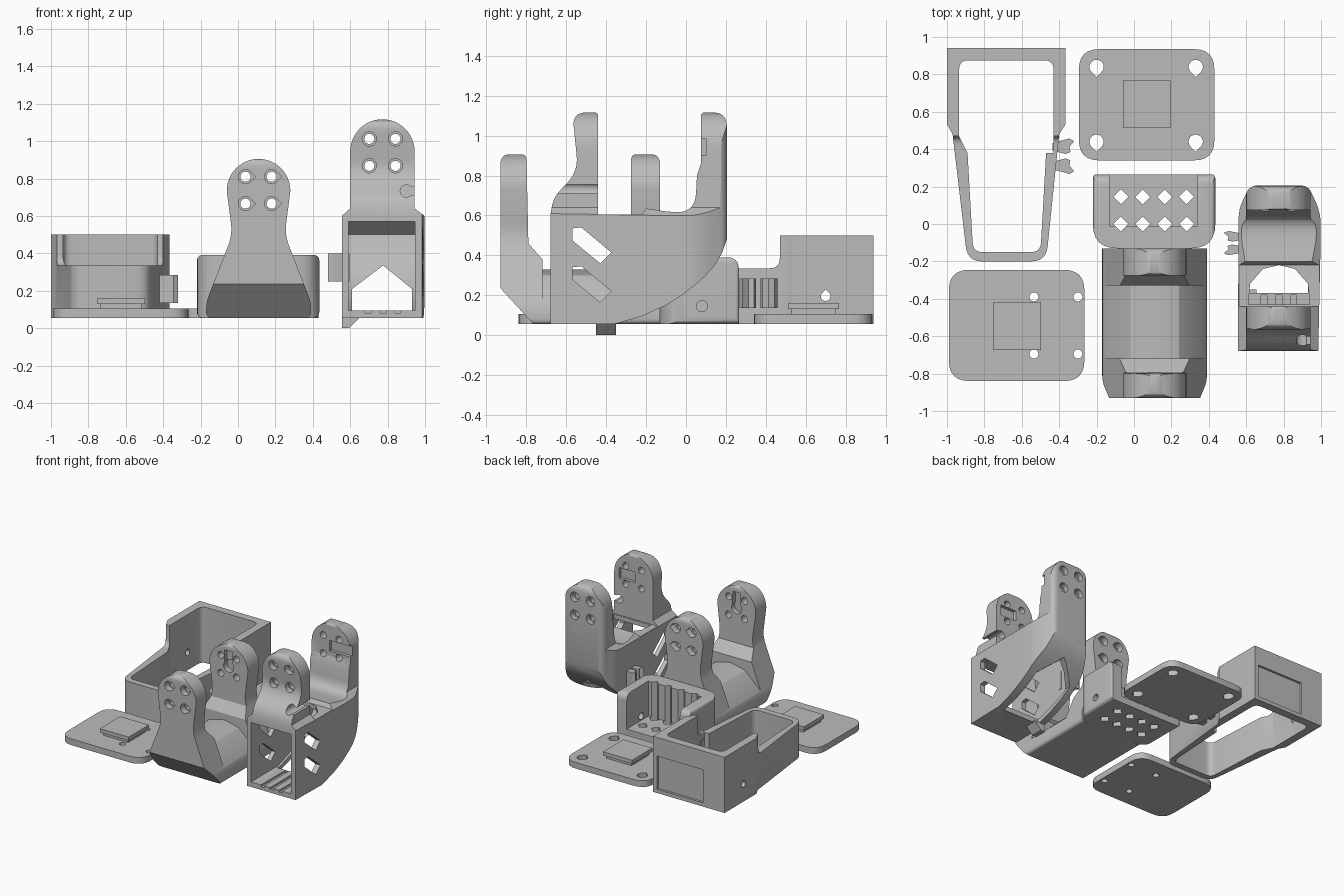
import bpy, bmesh, math
from mathutils import Vector

cube = bpy.data.objects.get("Cube")
if cube:
    bpy.data.objects.remove(cube, do_unlink=True)

grey = bpy.data.materials.new("plain grey")
grey.use_nodes = True
grey.diffuse_color = (0.5, 0.5, 0.5, 1)
for node in grey.node_tree.nodes:
    if node.type == 'BSDF_PRINCIPLED':
        node.inputs["Base Color"].default_value = (0.5, 0.5, 0.5, 1)
        node.inputs["Roughness"].default_value = 0.6


def outline(points, steps=6):
    """Turn (u, v) or (u, v, radius) corners into a filleted outline."""
    out = []
    for i, p in enumerate(points):
        c = Vector(p[:2])
        if len(p) == 2:
            out.append(c)
            continue
        before = Vector(points[i - 1][:2])
        after = Vector(points[(i + 1) % len(points)][:2])
        a = c + (before - c).normalized() * p[2]
        b = c + (after - c).normalized() * p[2]
        for k in range(steps + 1):
            t = k / steps
            out.append(a * (1 - t) ** 2 + c * 2 * t * (1 - t) + b * t * t)
    return out


def prism(name, axis, points, lo, hi):
    """Extrude an outline along an axis."""
    place = {'x': lambda u, v: (lo, u, v), 'y': lambda u, v: (u, lo, v), 'z': lambda u, v: (u, v, lo)}[axis]
    step = {'x': (hi - lo, 0, 0), 'y': (0, hi - lo, 0), 'z': (0, 0, hi - lo)}[axis]
    bm = bmesh.new()
    face = bm.faces.new([bm.verts.new(place(*p)) for p in outline(points)])
    grown = bmesh.ops.extrude_face_region(bm, geom=[face])
    bmesh.ops.translate(bm, vec=step, verts=[v for v in grown['geom'] if isinstance(v, bmesh.types.BMVert)])
    bmesh.ops.recalc_face_normals(bm, faces=bm.faces)
    mesh = bpy.data.meshes.new(name)
    bm.to_mesh(mesh)
    bm.free()
    mesh.materials.append(grey)
    obj = bpy.data.objects.new(name, mesh)
    bpy.context.collection.objects.link(obj)
    return obj


def box(name, x0, x1, y0, y1, z0, z1):
    return prism(name, 'z', rect(x0, x1, y0, y1), z0, z1)


def rect(u0, u1, v0, v1, r=0):
    corners = [(u0, v0), (u1, v0), (u1, v1), (u0, v1)]
    return [c + (r,) for c in corners] if r else corners


def circle(u, v, r, n=20, tip=None):
    """Round outline, with an optional teardrop tip at an angle in degrees."""
    if tip is None:
        return [(u + r * math.cos(2 * math.pi * k / n), v + r * math.sin(2 * math.pi * k / n)) for k in range(n)]
    angles = [math.radians(tip + 45 + 270 * k / n) for k in range(n + 1)]
    end = math.radians(tip)
    return [(u + r * math.cos(a), v + r * math.sin(a)) for a in angles] + \
        [(u + 1.41 * r * math.cos(end), v + 1.41 * r * math.sin(end))]


def combine(obj, others, operation='DIFFERENCE'):
    for other in others:
        mod = obj.modifiers.new("shape", 'BOOLEAN')
        mod.operation, mod.solver, mod.object = operation, 'EXACT', other
        bpy.context.view_layer.objects.active = obj
        bpy.ops.object.modifier_apply(modifier=mod.name)
        bpy.data.objects.remove(other, do_unlink=True)


def arch(cx, cz, r, n=24):
    return [(cx + r * math.cos(math.pi * k / n), cz + r * math.sin(math.pi * k / n)) for k in range(n + 1)]


def horn_holes(cx, cz, reach, bores, tip=None):
    """Four screw holes through both ears, widened at the outer faces."""
    cuts = []
    for dx in (-0.07, 0.07):
        for dz in (-0.072, 0.072):
            cuts.append(prism("hole", 'y', circle(cx + dx, cz + dz, 0.027), *reach))
            for span in bores:
                cuts.append(prism("bore", 'y', circle(cx + dx, cz + dz, 0.038, tip=tip), *span))
    return cuts


def clip(name, x, y, z, side, size):
    """Pair of cable hooks, mirrored about their middle."""
    hook = [(-0.03, 0.03), (0.04, 0.012), (0.065, 0.022), (0.06, 0.05), (0.085, 0.08), (0.06, 0.095), (-0.03, 0.07)]
    for word, m in (("upper", 1), ("lower", -1)):
        prism(name + "_" + word, 'z', [(x + side * u, y + m * size * v) for u, v in hook], z, z + 0.15)


# Mounting plates with raised square pads
def plate(name, x0, x1, y0, y1, holes, r, tip, pad):
    base = prism(name, 'z', rect(x0, x1, y0, y1, 0.11), 0.055, 0.105)
    combine(base, [prism("hole", 'z', circle(x, y, r, tip=tip), 0, 0.2) for x, y in holes])
    px, py = pad
    box(name + "_pad_neck", px - 0.11, px + 0.11, py - 0.11, py + 0.11, 0.1, 0.132)
    box(name + "_pad", px - 0.128, px + 0.128, py - 0.128, py + 0.128, 0.13, 0.16)


plate("front_plate", -0.99, -0.265, -0.84, -0.245,
      [(x, y) for x in (-0.535, -0.3) for y in (-0.695, -0.39)], 0.024, None, (-0.625, -0.545))
plate("back_plate", -0.295, 0.43, 0.34, 0.935,
      [(x, y) for x in (-0.2, 0.33) for y in (0.44, 0.84)], 0.038, -90, (0.068, 0.64))

# Open frame, tall at the back and low at the front
frame = prism("frame", 'z', [(-1, 0.94), (-0.365, 0.94), (-0.365, 0.535), (-0.4, 0.48), (-0.47, -0.2, 0.08),
                             (-0.89, -0.2, 0.08), (-0.97, 0.48), (-1, 0.535)], 0.055, 0.5)
combine(frame, [prism("side", 'x', [(-0.3, 0), (1, 0), (1, 0.6), (0.47, 0.6), (0.47, 0.335, 0.05),
                                    (-0.3, 0.335)], -1.2, 0)], 'INTERSECT')
combine(frame, [
    prism("inside", 'z', [(-0.935, 0.875, 0.05), (-0.43, 0.875, 0.05), (-0.43, 0.38), (-0.47, 0.38),
                          (-0.5, -0.15, 0.05), (-0.86, -0.15, 0.05), (-0.89, 0.38), (-0.935, 0.47)], 0, 0.6),
    box("panel", -0.81, -0.4, 0.922, 1, 0.085, 0.35),
    prism("hole", 'x', circle(0.7, 0.195, 0.024, tip=90), -1.1, -0.3)])
clip("frame_clip", -0.405, 0.3625, 0.135, 1, 1)

# Double-eared joint: front silhouette crossed with a side profile
joint = prism("joint", 'y', [(-0.17, 0.055, 0.03), (0.39, 0.055, 0.03), (0.39, 0.14, 0.04), (0.25, 0.5, 0.06)]
              + arch(0.11, 0.735, 0.17) + [(-0.03, 0.5, 0.06), (-0.17, 0.14, 0.04)], -1, 0)
combine(joint, [prism("side", 'x', [
    (-0.93, 0.235), (-0.76, 0.05), (-0.13, 0.05), (-0.13, 0.907, 0.05), (-0.275, 0.907, 0.03), (-0.275, 0.46),
    (-0.33, 0.38), (-0.72, 0.38), (-0.79, 0.46), (-0.8, 0.907, 0.03), (-0.93, 0.907, 0.05)], -0.5, 0.7)], 'INTERSECT')
combine(joint, [prism("roof", 'y', [(-0.4, 0.14), (-0.17, 0.16), (-0.02, 0.3), (0.11, 0.33), (0.24, 0.3),
                                    (0.39, 0.16), (0.6, 0.14), (0.6, 0.5), (-0.4, 0.5)], -0.72, -0.33)]
        + horn_holes(0.11, 0.738, (-1, 0), [(-1, -0.88), (-0.18, 0)], 0)
        + [box("slot", 0.075, 0.145, y, y + 0.06, 0.71, 0.86) for y in (-0.83, -0.305)]
        + [prism("centre", 'y', circle(0.11, 0.735, 0.045), y, y + 0.07) for y in (-0.835, -0.3)])

# Cuff behind the joint, open at the top and back
cuff = prism("cuff", 'z', [(0.435, 0.27, 0.03), (-0.22, 0.27, 0.03), (-0.22, -0.13, 0.13),
                           (0.435, -0.13, 0.13)], 0.055, 0.39)
combine(cuff, [prism("side", 'x', [(-0.3, 0), (0.265, 0), (0.265, 0.39, 0.06), (-0.3, 0.39)], -1, 1),
               prism("front", 'y', rect(-0.22, 0.435, 0.055, 0.392, 0.035), -1, 1)], 'INTERSECT')
combine(cuff, [box("inside", -0.13, 0.34, -0.01, 0.4, 0.11, 0.6),
               prism("side_hole", 'x', circle(0.08, 0.145, 0.028), -1, 1)])
for x in (-0.07, 0.047, 0.164, 0.281):
    combine(cuff, [prism("diamond", 'z', circle(x, y, 0.04, 4), 0, 0.6) for y in (0.0, 0.145)])

# Tall bracket: curved tube with an ear at each end
bracket = prism("bracket", 'x', [
    (-0.68, 0.055), (-0.36, 0.055), (-0.22, 0.095), (-0.1, 0.15), (-0.02, 0.2), (0.045, 0.25), (0.1, 0.3),
    (0.145, 0.35), (0.18, 0.41), (0.205, 0.48), (0.205, 1.116, 0.07), (0.075, 1.116, 0.02), (0.075, 0.86),
    (0.055, 0.8), (0.045, 0.61, 0.1), (-0.1, 0.62), (-0.2, 0.635), (-0.22, 0.605), (-0.44, 0.605),
    (-0.44, 1.116, 0.02), (-0.57, 1.116, 0.07), (-0.54, 0.82, 0.08), (-0.665, 0.69, 0.05), (-0.68, 0.6)], 0.4, 1.2)
combine(bracket, [
    prism("front", 'y', [(0.555, 0), (0.997, 0), (0.997, 0.6), (0.945, 0.64)] + arch(0.772, 0.945, 0.172)
          + [(0.6, 0.64), (0.555, 0.6)], -1, 1),
    prism("plan", 'z', [(0.555, -0.68), (0.985, -0.68), (1, 0.0), (0.99, 0.08, 0.05), (0.93, 0.206, 0.04),
                        (0.62, 0.206, 0.04), (0.56, 0.08, 0.05)], -0.5, 1.5)], 'INTERSECT')
combine(bracket, [
    prism("cavity", 'x', [(-0.8, 0.095), (-0.34, 0.095), (-0.2, 0.14), (-0.08, 0.19), (0.04, 0.28),
                          (0.11, 0.38), (0.14, 0.5), (0.06, 0.57), (-0.8, 0.57)], 0.592, 0.947),
    prism("roof_hole", 'z', [(0.612, -0.43), (0.94, -0.43), (0.93, -0.32), (0.86, -0.24), (0.776, -0.22),
                             (0.69, -0.24), (0.62, -0.32)], 0.5, 0.7),
    prism("floor_hole", 'y', [(0.61, -0.1), (0.93, -0.1), (0.93, 0.21), (0.776, 0.335), (0.61, 0.21)], -0.37, 0.5)])
combine(bracket, [prism("window", 'x', [(-0.57, z), (-0.525, z + 0.005), (-0.375, z - 0.12), (-0.43, z - 0.175),
                                        (-0.57, z - 0.06)], 0.4, 1.2) for z in (0.535, 0.34)])
combine(bracket, horn_holes(0.772, 0.94, (-1, 0.5), [(-0.7, -0.51), (0.165, 0.4)])
        + [box("back_slot", 0.76, 1.1, 0.0, 0.1, 0.9, 0.985), box("front_slot", 0.76, 0.9, -0.465, -0.4, 0.9, 0.985),
           box("notch", 0.885, 1.1, -0.8, -0.4, 0.71, 0.755),
           prism("notch_end", 'y', circle(0.9, 0.733, 0.033), -0.8, -0.4)]
        + [box("groove", x, x + 0.03, -0.8, -0.38, 0.08, 0.12) for x in (0.68, 0.76, 0.84)])
prism("bracket_foot", 'y', [(0.555, 0.06), (0.555, 0), (0.595, 0), (0.655, 0.06)], -0.45, -0.35)
clip("bracket_clip", 0.565, -0.102, 0.25, -1, 0.68)

# Smooth the rounded surfaces, keep real edges sharp
for obj in bpy.context.scene.objects:
    if obj.type == 'MESH' and grey.name in obj.data.materials:
        bpy.ops.object.select_all(action='DESELECT')
        obj.select_set(True)
        bpy.context.view_layer.objects.active = obj
        bpy.ops.object.shade_smooth_by_angle(angle=math.radians(28))
